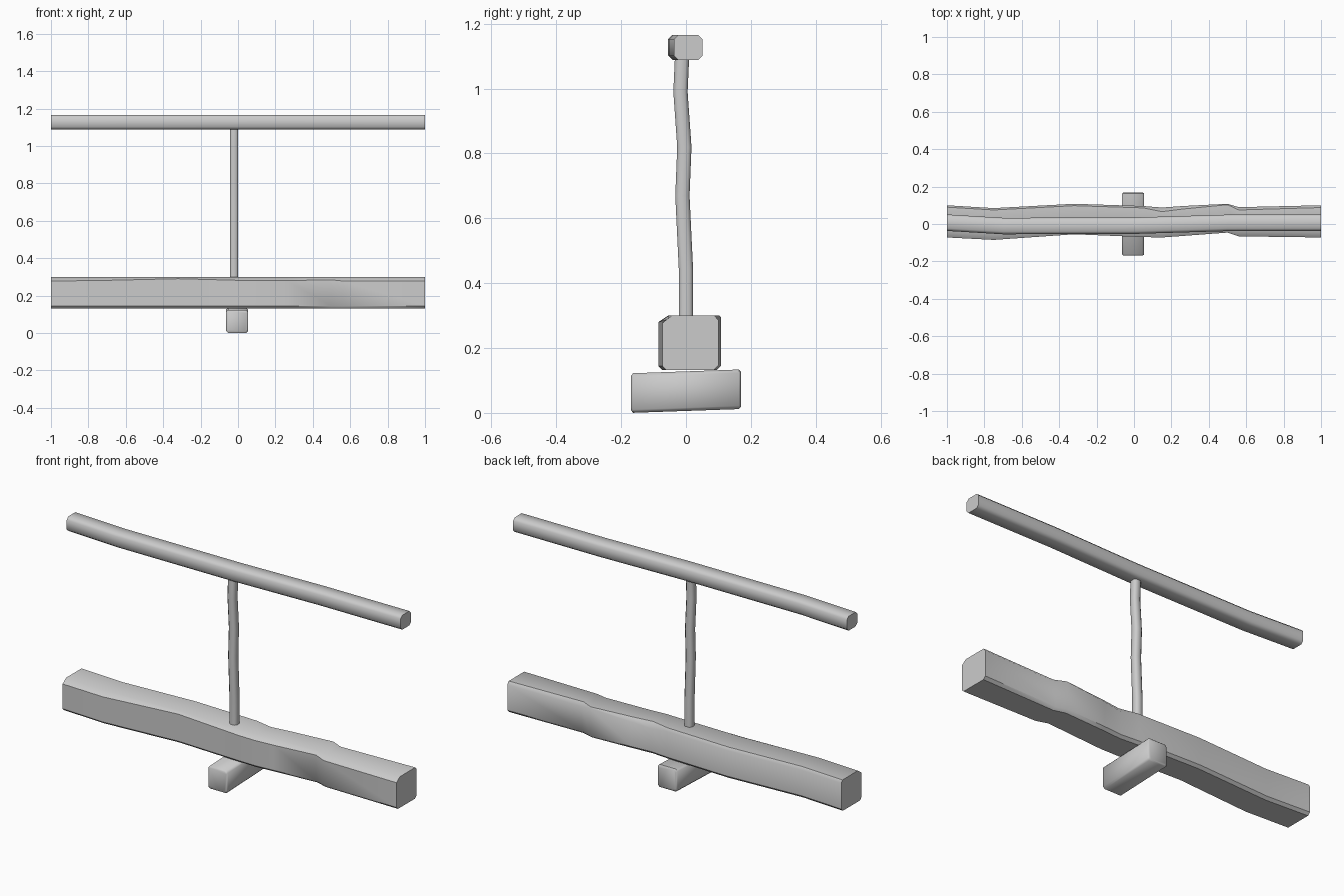
import bpy, bmesh, math

if "Cube" in bpy.data.objects:
    bpy.data.objects.remove(bpy.data.objects["Cube"])


def octagon(u0, u1, v0, v1, ch):
    """Rectangle with cut corners; ch = (du, dv) for low-v/u0, u1 bottom, u1 top, u0 top."""
    a, b, c, d = ch
    return [(u0 + a[0], v0), (u1 - b[0], v0), (u1, v0 + b[1]), (u1, v1 - c[1]),
            (u1 - c[0], v1), (u0 + d[0], v1), (u0, v1 - d[1]), (u0, v0 + a[1])]


def loft(name, rings, angle):
    """Skin equal-sized rings of 3D points and cap both ends."""
    bm = bmesh.new()
    loops = [[bm.verts.new(p) for p in r] for r in rings]
    n = len(rings[0])
    for r, s in zip(loops, loops[1:]):
        for i in range(n):
            j = (i + 1) % n
            bm.faces.new((r[i], r[j], s[j], s[i]))
    bm.faces.new(loops[0])
    bm.faces.new(loops[-1])
    bmesh.ops.recalc_face_normals(bm, faces=bm.faces)
    me = bpy.data.meshes.new(name)
    bm.to_mesh(me)
    bm.free()
    ob = bpy.data.objects.new(name, me)
    bpy.context.collection.objects.link(ob)
    bpy.ops.object.select_all(action='DESELECT')
    ob.select_set(True)
    bpy.context.view_layer.objects.active = ob
    bpy.ops.object.shade_smooth_by_angle(angle=math.radians(angle))
    return ob


def even(c):
    return [(c, c)] * 4


# Heavy lower beam: x, front y, back y, top-front chamfer, top-back chamfer
beam = [(-1.0, -0.072, 0.100, (0.03, 0.022), (0.010, 0.015)),
        (-0.75, -0.085, 0.085, (0.03, 0.020), (0.010, 0.015)),
        (-0.32, -0.055, 0.108, (0.02, 0.010), (0.010, 0.015)),
        (0.05, -0.070, 0.096, (0.03, 0.020), (0.010, 0.015)),
        (0.15, -0.072, 0.088, (0.03, 0.020), (0.022, 0.030)),
        (0.26, -0.064, 0.096, (0.03, 0.020), (0.016, 0.020)),
        (0.50, -0.046, 0.108, (0.02, 0.016), (0.005, 0.006)),
        (0.56, -0.066, 0.090, (0.028, 0.022), (0.015, 0.020)),
        (1.0, -0.072, 0.100, (0.028, 0.022), (0.012, 0.015))]
loft("lower_beam",
     [[(x, y, z) for y, z in octagon(y0, y1, 0.132, 0.30,
                                     [(0.012, 0.012), (0.014, 0.014), tb, tf])]
      for x, y0, y1, tf, tb in beam], 44)

# Thin upper rail, gently bowed in y
rail = [(-1.0, 0.007), (-0.70, -0.011), (0.0, -0.009), (0.50, 0.006), (1.0, 0.007)]
loft("upper_rail",
     [[(x, y, z) for y, z in octagon(c - 0.044, c + 0.044, 1.088, 1.166, even(0.014))]
      for x, c in rail], 50)

# Crooked post
post = [(0.28, 0.0), (0.44, 0.0), (0.67, -0.011), (0.82, -0.005), (0.99, -0.017), (1.10, -0.012)]
loft("post",
     [[(x, y, z) for x, y in octagon(-0.043, 0.001, c - 0.022, c + 0.022, even(0.010))]
      for z, c in post], 50)

# Short cross foot, slightly tilted, with eased ends
foot = [(-0.169, 0.007), (-0.163, 0.0), (0.163, 0.0), (0.169, 0.007)]
loft("cross_foot",
     [[(x, y, z + 0.006 + y * 0.035) for x, z in
       octagon(-0.064 + e, 0.054 - e, e, 0.122 - e, even(0.010))]
      for y, e in foot], 50)
